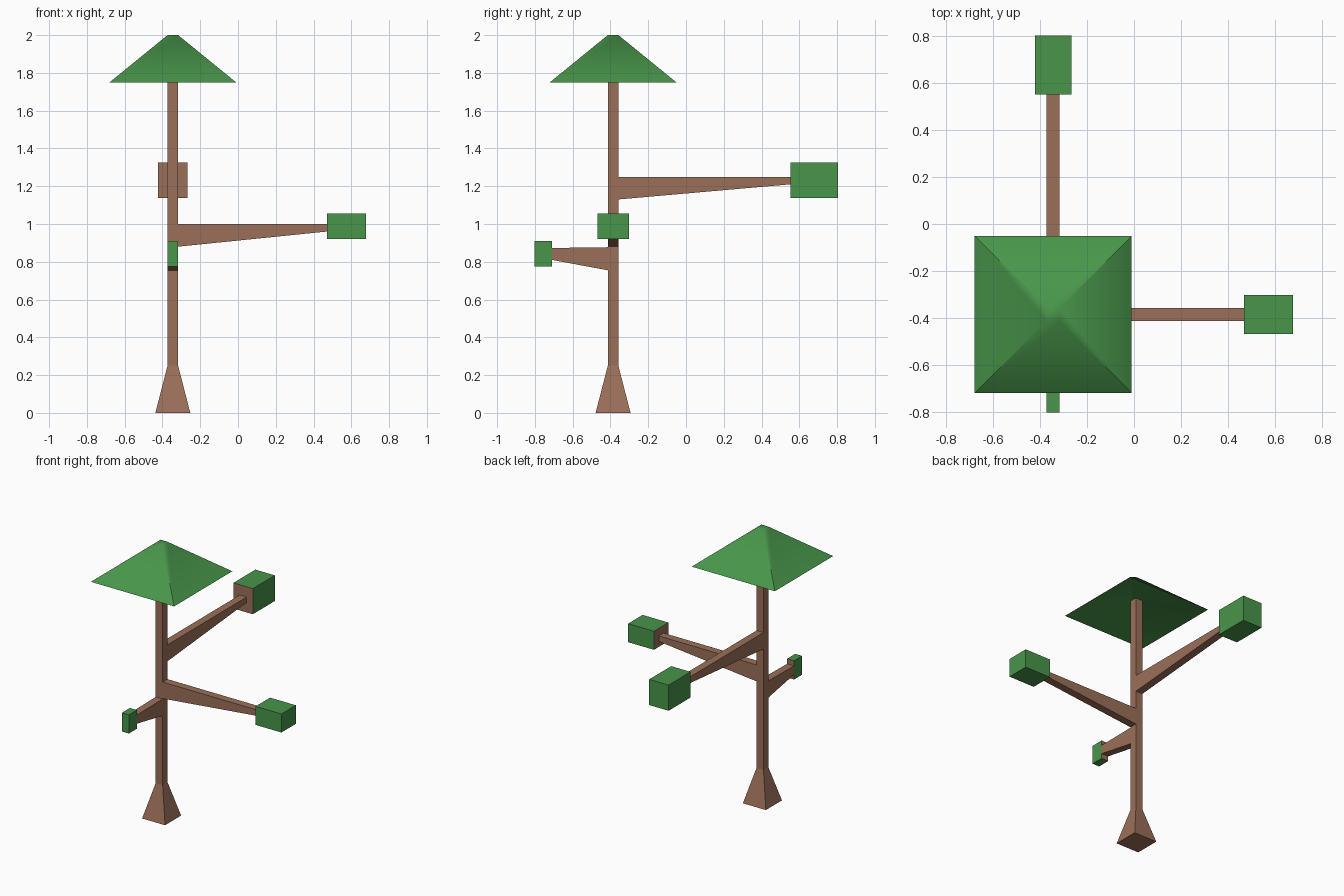
import bpy, bmesh, math
from mathutils import Vector

if "Cube" in bpy.data.objects:
    bpy.data.objects.remove(bpy.data.objects["Cube"])

CX, CY, R = -0.345, -0.386, 0.028   # trunk centre and half width


def material(name, colour):
    m = bpy.data.materials.new(name)
    m.diffuse_color = colour
    m.use_nodes = True
    m.node_tree.nodes["Principled BSDF"].inputs["Base Color"].default_value = m.diffuse_color
    return m


BARK = material("bark", (0.33, 0.16, 0.10, 1))
LEAF = material("leaf", (0.065, 0.30, 0.068, 1))


def loft(name, rings, mats, cap_start=False, cap_end=False):
    """Join four-cornered rings into a skin; the start cap uses the last material."""
    bm = bmesh.new()
    loops = [[bm.verts.new(p) for p in ring] for ring in rings]
    for a, b in zip(loops, loops[1:]):
        for i in range(4):
            j = (i + 1) % 4
            bm.faces.new((a[i], a[j], b[j], b[i]))
    if cap_start:
        bm.faces.new(loops[0][::-1]).material_index = len(mats) - 1
    if cap_end:
        bm.faces.new(loops[-1])
    mesh = bpy.data.meshes.new(name)
    bm.to_mesh(mesh)
    bm.free()
    for m in mats:
        mesh.materials.append(m)
    ob = bpy.data.objects.new(name, mesh)
    bpy.context.collection.objects.link(ob)
    return ob


def level(half, z):
    """Horizontal square around the trunk axis."""
    return [(CX + sx * half, CY + sy * half, z)
            for sx, sy in ((-1, -1), (1, -1), (1, 1), (-1, 1))]


def upright(angle, dist, half, z0, z1):
    """Upright rectangle facing outward at a distance from the trunk axis."""
    out = Vector((math.cos(angle), math.sin(angle), 0))
    side = Vector((-out.y, out.x, 0))
    centre = Vector((CX, CY, 0)) + out * dist
    return [centre + side * s * half + Vector((0, 0, z))
            for s, z in ((-1, z0), (1, z0), (1, z1), (-1, z1))]


# Trunk with flared foot
loft("trunk", [level(0.0925, 0), level(R, 0.25), level(R, 1.84)], [BARK], cap_start=True)

# Hollow pyramid canopy with a small flat top
canopy = loft("canopy", [level(R, 1.84), level(0.335, 1.75), level(R, 2.0)],
              [LEAF], cap_end=True)
bpy.context.view_layer.objects.active = canopy
canopy.select_set(True)
bpy.ops.object.shade_smooth_by_angle(angle=math.radians(45))

# Branches: direction, root z range, tip z range, leaf start, leaf end, leaf half width, leaf z range
branches = {
    "right": (0, (0.88, 1.0), (0.96, 1.0), 0.815, 1.023, 0.083, (0.92, 1.055)),
    "back": (90, (1.13, 1.25), (1.21, 1.25), 0.938, 1.19, 0.078, (1.138, 1.325)),
    "front": (-90, (0.755, 0.877), (0.81, 0.873), 0.324, 0.417, R, (0.774, 0.91)),
}
for name, (deg, root, tip, d0, d1, half, leaf_z) in branches.items():
    a = math.radians(deg)
    loft(name + "_branch", [upright(a, R, R, *root), upright(a, d0, R, *tip)], [BARK])
    # Leaf block with a bark-coloured face towards the trunk
    loft(name + "_leaf_block", [upright(a, d0, half, *leaf_z), upright(a, d1, half, *leaf_z)],
         [LEAF, BARK], cap_start=True, cap_end=True)
